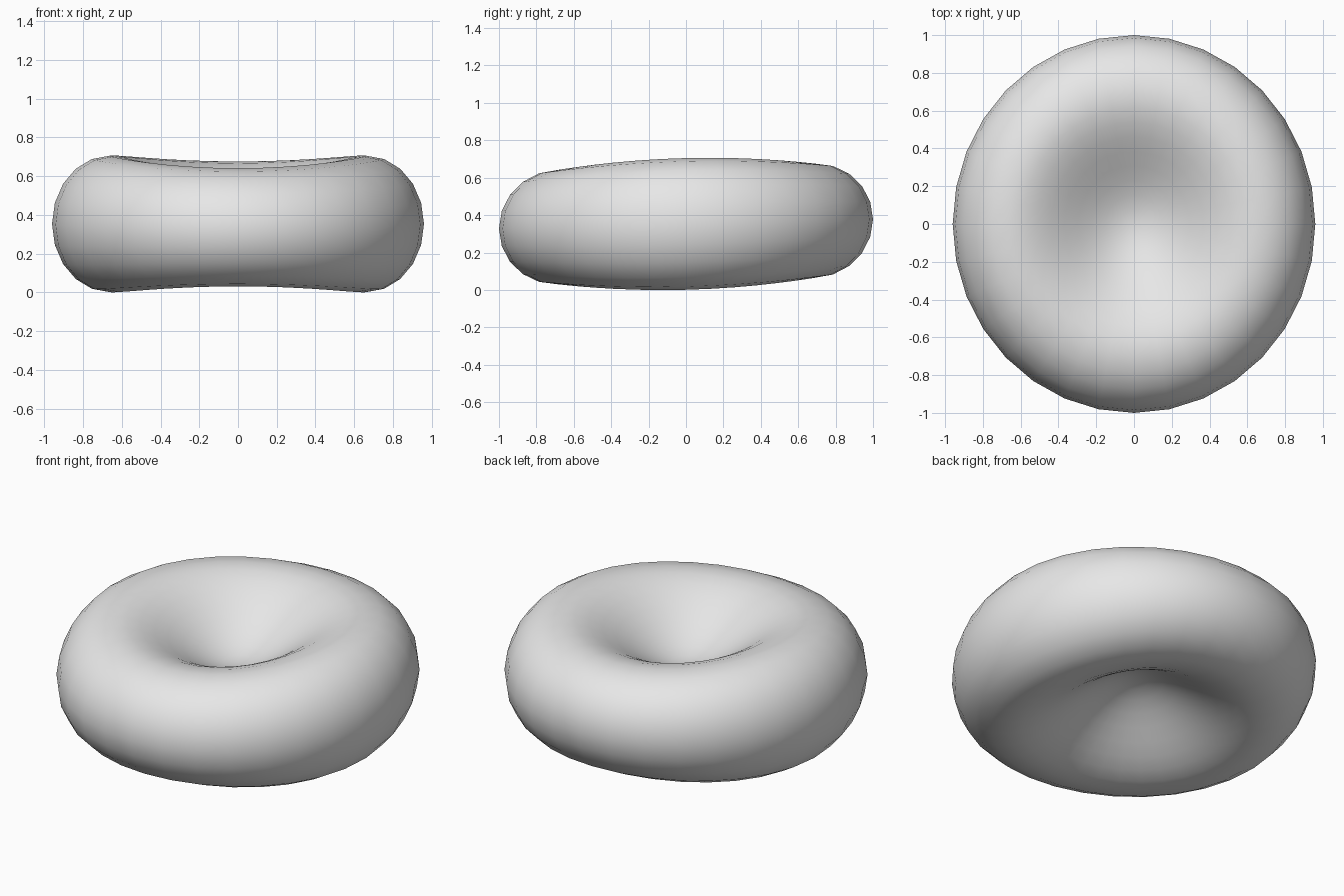
import bpy, bmesh, math

if "Cube" in bpy.data.objects:
    bpy.data.objects.remove(bpy.data.objects["Cube"])

SEGMENTS = 32        # steps around the disc
CREST = 0.69         # crest radius as a fraction of the outer radius
CENTRE_HALF = 0.055  # half thickness in the middle of the dimple
MID_Z = 0.353

# Upper half profile: (radius fraction, height fraction between pole and crest, is_outer)
inner = [(CREST * i / 9, (1 - math.cos(math.pi * i / 9)) / 2, False) for i in range(1, 10)]
outer = [(CREST + (1 - CREST) * math.sin(a), math.cos(a), True)
         for a in (math.pi / 2 * i / 5 for i in range(1, 6))]
upper = inner + outer


def point(radius, frac, is_outer, sign, angle):
    """Place one profile point: slightly oval, thinner at front and back, gently tilted."""
    x, y = 0.96 * radius * math.cos(angle), radius * math.sin(angle)
    crest_half = 0.3285 + 0.0235 * math.cos(2 * angle)
    half = crest_half * frac if is_outer else CENTRE_HALF + (crest_half - CENTRE_HALF) * frac
    return x, y, MID_Z + sign * half + 0.025 * y


# Biconcave disc: rings from the top dimple, over the rim, to the bottom dimple
bm = bmesh.new()
profile = [(*p, 1) for p in upper] + [(*p, -1) for p in reversed(upper[:-1])]
rings = [[bm.verts.new(point(*p, 2 * math.pi * s / SEGMENTS)) for s in range(SEGMENTS)]
         for p in profile]
top = bm.verts.new((0, 0, MID_Z + CENTRE_HALF))
bottom = bm.verts.new((0, 0, MID_Z - CENTRE_HALF))
for s in range(SEGMENTS):
    t = (s + 1) % SEGMENTS
    bm.faces.new((top, rings[0][s], rings[0][t]))
    bm.faces.new((bottom, rings[-1][t], rings[-1][s]))
    for a, b in zip(rings, rings[1:]):
        bm.faces.new((a[s], b[s], b[t], a[t]))
bmesh.ops.recalc_face_normals(bm, faces=bm.faces)
for face in bm.faces:
    face.smooth = True

mesh = bpy.data.meshes.new("biconcave_disc")
bm.to_mesh(mesh)
bm.free()
grey = bpy.data.materials.new("light_grey")
grey.diffuse_color = (0.8, 0.8, 0.8, 1)
grey.use_nodes = True
grey.node_tree.nodes["Principled BSDF"].inputs["Base Color"].default_value = grey.diffuse_color
mesh.materials.append(grey)
disc = bpy.data.objects.new("biconcave_disc", mesh)
bpy.context.collection.objects.link(disc)
